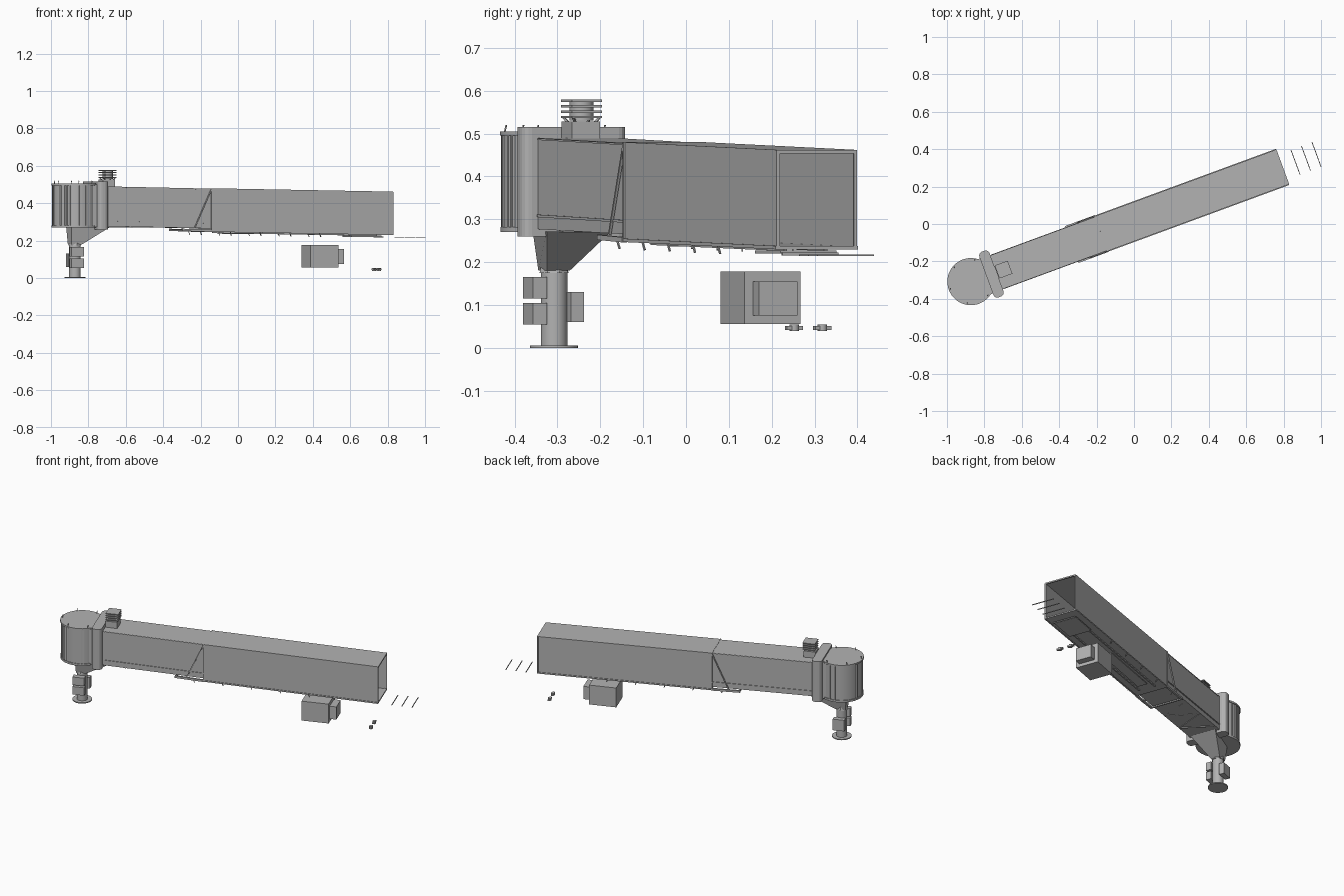
import bpy, bmesh, math
from mathutils import Matrix, Vector

cube = bpy.data.objects.get("Cube")
if cube:
    bpy.data.objects.remove(cube, do_unlink=True)

# Bridge frame: u runs along the tunnel, v across it, origin at the pedestal
FRAME = Matrix.Translation((-0.872, -0.308, 0)) @ Matrix.Rotation(math.radians(20.2), 4, 'Z')

grey = bpy.data.materials.new("painted_grey")
grey.use_nodes = True
COLOUR = (0.45, 0.45, 0.45, 1)
grey.diffuse_color = COLOUR
grey.node_tree.nodes["Principled BSDF"].inputs["Base Color"].default_value = COLOUR


def finish(name, bm, smooth=False):
    bmesh.ops.recalc_face_normals(bm, faces=bm.faces)
    me = bpy.data.meshes.new(name)
    bm.to_mesh(me)
    bm.free()
    me.materials.append(grey)
    ob = bpy.data.objects.new(name, me)
    bpy.context.collection.objects.link(ob)
    ob.matrix_world = FRAME
    if smooth:
        bpy.ops.object.select_all(action='DESELECT')
        ob.select_set(True)
        bpy.context.view_layer.objects.active = ob
        bpy.ops.object.shade_smooth_by_angle(angle=math.radians(35))
    return ob


def box(name, u, v, z):
    bm = bmesh.new()
    bmesh.ops.create_cube(bm, size=1)
    for p in bm.verts:
        p.co = [(a + b) / 2 + c * (b - a) for (a, b), c in zip((u, v, z), p.co)]
    return finish(name, bm)


def cyl(name, r1, r2, z0, z1, u=0, v=0, sides=32):
    bm = bmesh.new()
    bmesh.ops.create_cone(bm, cap_ends=True, segments=sides, radius1=r1, radius2=r2,
                          depth=z1 - z0, matrix=Matrix.Translation((u, v, (z0 + z1) / 2)))
    return finish(name, bm, sides > 8)


def bar(name, p, q, t):
    p, q = Vector(p), Vector(q)
    d = q - p
    bm = bmesh.new()
    turn = d.to_track_quat('Z', 'Y').to_matrix().to_4x4()
    size = Matrix.Diagonal((t, t, d.length, 1))
    bmesh.ops.create_cube(bm, size=1, matrix=Matrix.Translation((p + q) / 2) @ turn @ size)
    return finish(name, bm)


def tunnel(name, u0, u1, half, z0, z1, drop):
    """Open-ended rectangular shell whose far end sits lower by drop."""
    bm = bmesh.new()
    rings = []
    for u, d in ((u0, 0), (u1, drop)):
        rings.append([bm.verts.new((u, v, z - d)) for v, z in
                      ((-half, z0), (half, z0), (half, z1), (-half, z1))])
    for i in range(4):
        j = (i + 1) % 4
        bm.faces.new((rings[0][i], rings[0][j], rings[1][j], rings[1][i]))
    ob = finish(name, bm)
    shell = ob.modifiers.new("wall", 'SOLIDIFY')
    shell.thickness = 0.005
    shell.offset = -1
    return ob


# Pedestal
cyl("pedestal_base", 0.056, 0.056, 0, 0.006)
cyl("pedestal_column", 0.031, 0.031, 0.006, 0.18)
cyl("column_collar", 0.036, 0.03, 0.175, 0.2, sides=8)
for i, z in enumerate((0.055, 0.115)):
    box(f"front_control_box_{i}", (-0.042, 0.028), (-0.062, -0.028), (z, z + 0.05))
box("rear_control_box", (-0.03, 0.038), (0.028, 0.06), (0.06, 0.13))

# Flared bracket under the rotunda
bm = bmesh.new()
low = [bm.verts.new((u, v, 0.18)) for u, v in
       ((-0.03, -0.028), (0.03, -0.028), (0.03, 0.028), (-0.03, 0.028))]
high = [bm.verts.new((u, v, 0.272)) for u, v in
        ((-0.035, -0.04), (0.17, -0.08), (0.17, 0.08), (-0.035, 0.04))]
bm.faces.new(low)
bm.faces.new(high)
for i in range(4):
    j = (i + 1) % 4
    bm.faces.new((low[i], low[j], high[j], high[i]))
finish("support_bracket", bm)

# Rotunda
cyl("rotunda_floor", 0.125, 0.125, 0.27, 0.282, sides=48)
cyl("rotunda_wall", 0.12, 0.12, 0.282, 0.495, sides=48)
cyl("rotunda_roof", 0.126, 0.126, 0.495, 0.505, sides=48)
for i, deg in enumerate((70, 85, 100, 150, 180, 210, 225, 232, 239, 262, 280, 288)):
    a = math.radians(deg)
    u, v = 0.121 * math.cos(a), 0.121 * math.sin(a)
    bar(f"rotunda_rib_{i}", (u, v, 0.28), (u, v, 0.498), 0.007)
for i in range(5):
    a = math.radians(60 + 60 * i)
    u, v = 0.117 * math.cos(a), 0.117 * math.sin(a)
    bar(f"roof_hook_{i}", (u, v, 0.503), (u + 0.003, v + 0.003, 0.52), 0.003)

# Portal between rotunda and tunnel, with rounded ends
portal = box("portal_frame", (0.088, 0.146), (-0.13, 0.13), (0.26, 0.515))
bm = bmesh.new()
bm.from_mesh(portal.data)
uprights = [e for e in bm.edges if abs(e.verts[0].co.z - e.verts[1].co.z) > 0.1]
bmesh.ops.bevel(bm, geom=uprights, offset=0.022, segments=4, profile=0.5, affect='EDGES')
bm.to_mesh(portal.data)
bm.free()
box("portal_neck", (0.05, 0.09), (-0.1, 0.1), (0.272, 0.5))

# Roof ventilation unit
AC = 0.186
box("vent_plinth", (AC - 0.04, AC + 0.03), (-0.035, 0.035), (0.485, 0.528))
cyl("vent_core", 0.028, 0.028, 0.53, 0.576, u=AC, sides=16)
for i in range(4):
    z = 0.536 + i * 0.0125
    box(f"vent_plate_{i}", (AC - 0.037, AC + 0.037), (-0.037, 0.037), (z, z + 0.0055))
    su, sv = (-1, 1)[i % 2], (-1, 1)[i // 2]
    bar(f"vent_leg_{i}", (AC + su * 0.02, sv * 0.02, 0.52), (AC + su * 0.033, sv * 0.033, 0.538), 0.005)

# Telescoping tunnels
tunnel("inner_tunnel", 0.14, 0.8, 0.094, 0.277, 0.49, 0.013)
tunnel("outer_tunnel", 0.742, 1.776, 0.099, 0.25, 0.48, 0.018)
box("inner_tunnel_ceiling", (0.76, 0.765), (-0.093, 0.093), (0.45, 0.475))
for side in (-1, 1):
    tag = "right" if side < 0 else "left"
    v = side * 0.099
    # Cable ledge, slanted brace and lower rails
    bar(f"cable_ledge_{tag}", (0.15, side * 0.095, 0.308), (0.742, side * 0.095, 0.295), 0.006)
    bar(f"roof_edge_{tag}", (0.15, side * 0.094, 0.487), (0.742, side * 0.094, 0.475), 0.004)
    bar(f"brace_{tag}", (0.742, v, 0.475), (0.645, v, 0.265), 0.006)
    bar(f"outer_post_{tag}", (0.744, v, 0.25), (0.744, v, 0.48), 0.007)
    bar(f"brace_foot_{tag}", (0.575, v, 0.258), (0.745, v, 0.252), 0.012)
    bar(f"sill_rail_{tag}", (0.745, v, 0.251), (1.776, v, 0.234), 0.008)
    bar(f"end_post_{tag}", (1.773, v * 0.97, 0.234), (1.773, v * 0.97, 0.46), 0.008)
    bar(f"under_rail_{tag}", (0.8, side * 0.05, 0.244), (1.7, side * 0.05, 0.23), 0.008)
    # Hooks along the underside
    for i in range(5):
        u = 0.68 + i * 0.17
        z = 0.25 - (u - 0.742) * 0.0174
        bar(f"cable_hook_{tag}_{i}", (u, side * 0.093, z), (u + 0.008, side * 0.09, z - 0.02), 0.004)
for z, tag in ((0.234, "lower"), (0.458, "upper")):
    bar(f"end_frame_{tag}", (1.773, -0.099, z), (1.773, 0.099, z), 0.008)
bar("brace_foot_cross", (0.58, -0.1, 0.256), (0.58, 0.1, 0.256), 0.008)

# Zigzag bracing under the inner tunnel
for i in range(6):
    u, s = 0.2 + i * 0.08, (-1) ** i
    bar(f"floor_brace_{i}", (u, s * 0.088, 0.274), (u + 0.08, -s * 0.088, 0.272), 0.006)

# Shelf and panels under the outer end
box("end_shelf", (1.55, 1.72), (-0.07, 0.07), (0.22, 0.227))
bar("shelf_front_edge", (1.73, -0.07, 0.219), (1.73, 0.07, 0.219), 0.006)
box("under_panel", (0.85, 1.25), (-0.03, 0.03), (0.236, 0.242))

# Hanging equipment cabinet
box("cabinet", (1.316, 1.476), (-0.07, 0.07), (0.056, 0.178))
box("cabinet_step", (1.476, 1.516), (-0.048, 0.048), (0.075, 0.155))

# Small lower rollers
for side in (-1, 1):
    tag = "right" if side < 0 else "left"
    box(f"roller_{tag}", (1.711, 1.725), (side * 0.035 - 0.02, side * 0.035 + 0.02), (0.042, 0.051))
    cyl(f"roller_hub_{tag}", 0.011, 0.011, 0.039, 0.054, u=1.718, v=side * 0.035, sides=12)

# Loose cross rods beyond the open end
for i in range(3):
    u = 1.849 + i * 0.06
    bar(f"cross_rod_{i}", (u, -0.07, 0.216), (u, 0.07, 0.216), 0.004)
